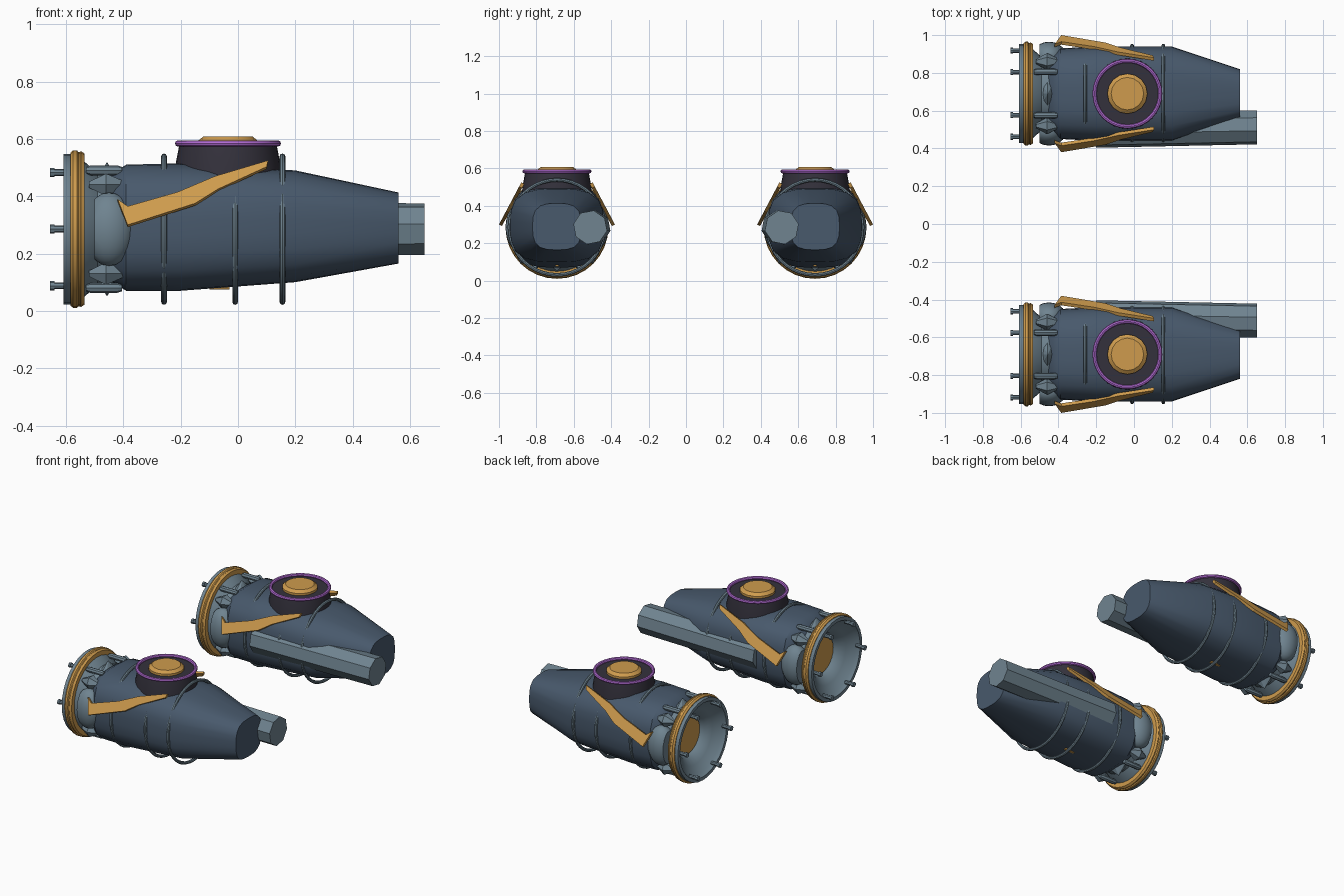
import bpy, bmesh, math
from mathutils import Matrix, Vector

cube = bpy.data.objects.get("Cube")
if cube:
    bpy.data.objects.remove(cube, do_unlink=True)

POD_Y, AXIS_Z = 0.69, 0.285


def material(name, rgb):
    m = bpy.data.materials.new(name)
    m.use_nodes = True
    m.diffuse_color = (*rgb, 1)
    m.node_tree.nodes["Principled BSDF"].inputs["Base Color"].default_value = (*rgb, 1)
    return m


SLATE = material("slate blue", (0.065, 0.1, 0.15))
GREY = material("steel grey", (0.16, 0.23, 0.28))
GOLD = material("ochre gold", (0.62, 0.33, 0.075))
DARK = material("dark plum", (0.034, 0.031, 0.045))
PURPLE = material("violet", (0.45, 0.15, 0.66))


def place(name, bm, mat, smooth=True):
    """Make a mirrored pair: one part for each pod."""
    bmesh.ops.recalc_face_normals(bm, faces=bm.faces)
    for side, label in ((1, "back"), (-1, "front")):
        copy = bm.copy()
        for v in copy.verts:
            v.co.y = side * (POD_Y + v.co.y)
        if side < 0:
            bmesh.ops.reverse_faces(copy, faces=copy.faces)
        mesh = bpy.data.meshes.new(f"{label}_{name}")
        copy.to_mesh(mesh)
        copy.free()
        mesh.materials.append(mat)
        obj = bpy.data.objects.new(mesh.name, mesh)
        bpy.context.collection.objects.link(obj)
        if smooth:
            bpy.ops.object.select_all(action='DESELECT')
            obj.select_set(True)
            bpy.context.view_layer.objects.active = obj
            bpy.ops.object.shade_smooth_by_angle(angle=math.radians(32))
    bm.free()


def loft(rings, closed=False):
    """Skin a list of point rings, capped unless closed into a loop."""
    bm = bmesh.new()
    loops = [[bm.verts.new(p) for p in ring] for ring in rings]
    n = len(loops[0])
    pairs = list(zip(loops, loops[1:]))
    if closed:
        pairs.append((loops[-1], loops[0]))
    else:
        bm.faces.new(loops[0])
        bm.faces.new(loops[-1])
    for a, b in pairs:
        for i in range(n):
            j = (i + 1) % n
            bm.faces.new((a[i], a[j], b[j], b[i]))
    return bm


def circle(x, r, n, y=0, z=AXIS_Z, turn=0):
    """Ring of points around the x direction."""
    angles = [turn + math.tau * i / n for i in range(n)]
    return [(x, y + r * math.cos(a), z + r * math.sin(a)) for a in angles]


def lathe_x(profile, n=32, closed=False, **kw):
    return loft([circle(x, r, n, **kw) for x, r in profile], closed)


def lathe_z(profile, cx, n=32, closed=False):
    rings = []
    for r, z in profile:
        rings.append([(cx + r * math.cos(math.tau * i / n),
                       r * math.sin(math.tau * i / n), z) for i in range(n)])
    return loft(rings, closed)


def tube_profile(centre, r, n=8):
    return [(centre[0] + r * math.cos(math.tau * i / n),
             centre[1] + r * math.sin(math.tau * i / n)) for i in range(n)]


def hull_ring(x, half, top, bottom, n=24, power=3.2):
    """Rounded-square cross-section."""
    mid, h = (top + bottom) / 2, (top - bottom) / 2
    pts = []
    for i in range(n):
        a = math.tau * (i + 0.5) / n
        c, s = math.cos(a), math.sin(a)
        r = (abs(c) ** power + abs(s) ** power) ** (-1 / power)
        pts.append((x, half * r * c, mid + h * r * s))
    return pts


# Main hull
place("hull", loft([hull_ring(*s) for s in (
    (-0.46, 0.17, 0.45, 0.13), (-0.44, 0.20, 0.48, 0.10),
    (-0.39, 0.24, 0.51, 0.07), (-0.2, 0.25, 0.515, 0.07),
    (0.2, 0.25, 0.49, 0.10), (0.56, 0.13, 0.413, 0.165))]), SLATE)

# Rear nozzle: flange, dish and neck
place("nozzle", lathe_x([
    (-0.44, 0.19), (-0.49, 0.195), (-0.535, 0.235), (-0.585, 0.262),
    (-0.608, 0.262), (-0.608, 0.24), (-0.585, 0.225), (-0.55, 0.175),
    (-0.52, 0.14), (-0.49, 0.125)]), GREY)
place("nozzle_core", lathe_x([(-0.48, 0.12), (-0.498, 0.12)], 24), GOLD)

# Gold band around the nozzle, with a shallow groove
place("nozzle_band", lathe_x([
    (-0.585, 0.25), (-0.585, 0.266), (-0.575, 0.275), (-0.562, 0.275),
    (-0.557, 0.269), (-0.552, 0.269), (-0.548, 0.272), (-0.536, 0.264),
    (-0.536, 0.235)], closed=True), GOLD)

# Six bolts on the flange
for i in range(6):
    a = math.tau * i / 6
    y, z = 0.228 * math.cos(a), AXIS_Z + 0.228 * math.sin(a)
    place(f"bolt_{i + 1}", lathe_x([(-0.59, 0.012), (-0.64, 0.012), (-0.64, 0.016),
                                   (-0.655, 0.016)], 8, y=y, z=z), GREY)

# Rounded side housings beside the neck
for side, label in ((1, "outer"), (-1, "inner")):
    bm = bmesh.new()
    bmesh.ops.create_uvsphere(bm, u_segments=20, v_segments=12, radius=1)
    bmesh.ops.transform(bm, verts=bm.verts, matrix=(
        Matrix.Translation((-0.45, side * 0.2, AXIS_Z)) @ Matrix.Diagonal((0.09, 0.075, 0.128, 1))))
    cut = bm.verts[:] + bm.edges[:] + bm.faces[:]
    bmesh.ops.bisect_plane(bm, geom=cut, plane_co=(-0.5, 0, 0), plane_no=(-1, 0, 0), clear_outer=True)
    bmesh.ops.holes_fill(bm, edges=[e for e in bm.edges if e.is_boundary])
    place(f"{label}_housing", bm, GREY)

# Faceted wedges and clamp bars above and below the neck
for side, label in ((1, "upper"), (-1, "lower")):
    bm = bmesh.new()
    bmesh.ops.create_cone(bm, segments=8, radius1=1, radius2=0.02, depth=1, cap_ends=True)
    bmesh.ops.transform(bm, verts=bm.verts, matrix=(
        Matrix.Translation((-0.457, 0, AXIS_Z + side * 0.19)) @ Matrix.Diagonal((0.055, 0.1, side * 0.085, 1))))
    place(f"{label}_wedge", bm, GREY, smooth=False)
    for k in (-1, 1):
        tag = "outer" if k > 0 else "inner"
        place(f"{label}_{tag}_clamp_bar", lathe_x(
            [(-0.53, 0.012), (-0.515, 0.017), (-0.42, 0.017), (-0.405, 0.012)],
            8, y=k * 0.115, z=AXIS_Z + side * 0.205), GREY)
        place(f"{label}_{tag}_corner_wedge", lathe_x(
            [(-0.52, 0.012), (-0.46, 0.045), (-0.4, 0.015)],
            6, y=k * 0.17, z=AXIS_Z + side * 0.155), GREY, smooth=False)

# Three hoops that break through the hull surface
for i, x in enumerate((-0.258, -0.01, 0.155)):
    place(f"hoop_{i + 1}", lathe_x(tube_profile((x, 0.254), 0.01), 40, closed=True), GREY)

# Top turret
TX = -0.035
place("turret_base", lathe_z([(0.188, 0.42), (0.185, 0.5), (0.17, 0.578)], TX), DARK)
place("turret_ring", lathe_z(tube_profile((0.174, 0.584), 0.011), TX, 40, closed=True), PURPLE)
place("turret_cap", lathe_z([(0.106, 0.57), (0.106, 0.592), (0.086, 0.608)], TX, 16), GOLD)

# Angled blades leaning on both flanks
blade = [(-0.42, 0.39), (-0.385, 0.30), (-0.15, 0.375), (-0.07, 0.425), (0.1, 0.503),
         (0.105, 0.525), (-0.08, 0.47), (-0.21, 0.415), (-0.385, 0.365)]
for side, label in ((1, "outer"), (-1, "inner")):
    rings = []
    for depth in (0, 0.016):
        rings.append([(x, side * (0.31 - depth - (z - 0.3) * 0.53), z - depth * 0.5)
                      for x, z in blade])
    place(f"{label}_blade", loft(rings), GOLD, smooth=False)

# Octagonal barrel on the inner flank
place("side_barrel", loft([
    circle(-0.2, 0.095, 8, y=-0.193, turn=0.2),
    circle(0.65, 0.092, 8, y=-0.178, turn=0.2)]), GREY, smooth=False)

# Small strip under the hull
place("belly_strip", lathe_x([(-0.1, 0.012), (-0.03, 0.012)], 6, z=0.085), GOLD, smooth=False)
